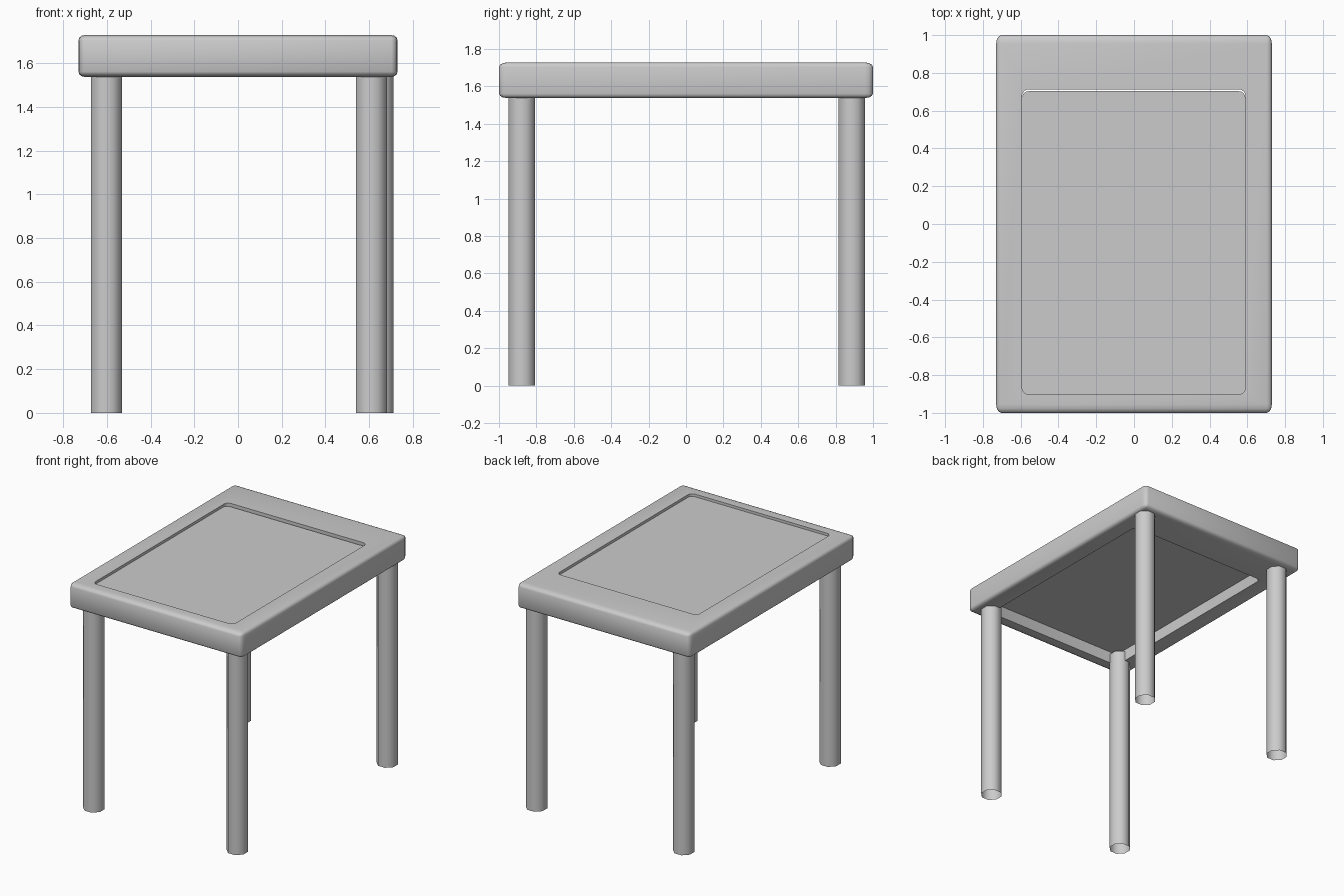
import bpy, bmesh
from math import radians
from mathutils import Vector

if "Cube" in bpy.data.objects:
    bpy.data.objects.remove(bpy.data.objects["Cube"])


def rounded_box(name, lo, hi, soft, segments, vertical_only):
    """Box with bevelled edges; soft gives the bevel size along x, y and z."""
    lo, hi, soft = Vector(lo), Vector(hi), Vector(soft)
    bm = bmesh.new()
    bmesh.ops.create_cube(bm, size=1)
    for v in bm.verts:
        for i in range(3):
            v.co[i] *= (hi[i] - lo[i]) / soft[i]
    edges = [e for e in bm.edges
             if not vertical_only or abs(e.verts[0].co.z - e.verts[1].co.z) > 1e-4]
    bmesh.ops.bevel(bm, geom=edges, offset=1, segments=segments,
                    profile=0.5, affect='EDGES')
    for v in bm.verts:
        v.co = (lo + hi) / 2 + v.co * soft
    mesh = bpy.data.meshes.new(name)
    bm.to_mesh(mesh)
    bm.free()
    obj = bpy.data.objects.new(name, mesh)
    bpy.context.collection.objects.link(obj)
    return obj


def smooth(obj, angle=0.9):
    bpy.ops.object.select_all(action='DESELECT')
    obj.select_set(True)
    bpy.context.view_layer.objects.active = obj
    bpy.ops.object.shade_smooth_by_angle(angle=angle)


# Table top frame: soft-edged slab with an off-centre opening right through it
CORNER = (0.035, 0.035, 0.035)
frame = rounded_box("top_frame", (-0.73, -1, 1.537), (0.73, 1, 1.728),
                    (0.028, 0.045, 0.024), 3, False)
cutter = rounded_box("opening_cutter", (-0.593, -0.902, 1.4), (0.59, 0.713, 1.9), CORNER, 4, True)
cutter.hide_render = True
cut = frame.modifiers.new("opening", 'BOOLEAN')
cut.operation = 'DIFFERENCE'
cut.solver = 'EXACT'
cut.object = cutter
bpy.context.view_layer.objects.active = frame
bpy.ops.object.modifier_apply(modifier=cut.name)
bpy.data.objects.remove(cutter)
smooth(frame)

# Recessed panel, leaving a hairline gap at the back
rounded_box("inset_panel", (-0.593, -0.902, 1.627), (0.59, 0.703, 1.708), CORNER, 4, True)

# Eight-sided legs, open at the ends
legs = {
    "front_left_leg": (-0.602, -0.878),
    "front_right_leg": (0.61, -0.878),
    "back_left_leg": (-0.602, 0.887),
    "back_right_leg": (0.64, 0.887),
}
LEG_TOP = 1.61
for name, (x, y) in legs.items():
    bpy.ops.mesh.primitive_cylinder_add(vertices=8, radius=0.0765, depth=LEG_TOP,
                                        end_fill_type='NOTHING',
                                        location=(x, y, LEG_TOP / 2),
                                        rotation=(0, 0, radians(22.5)))
    leg = bpy.context.object
    leg.name = name
    smooth(leg)
